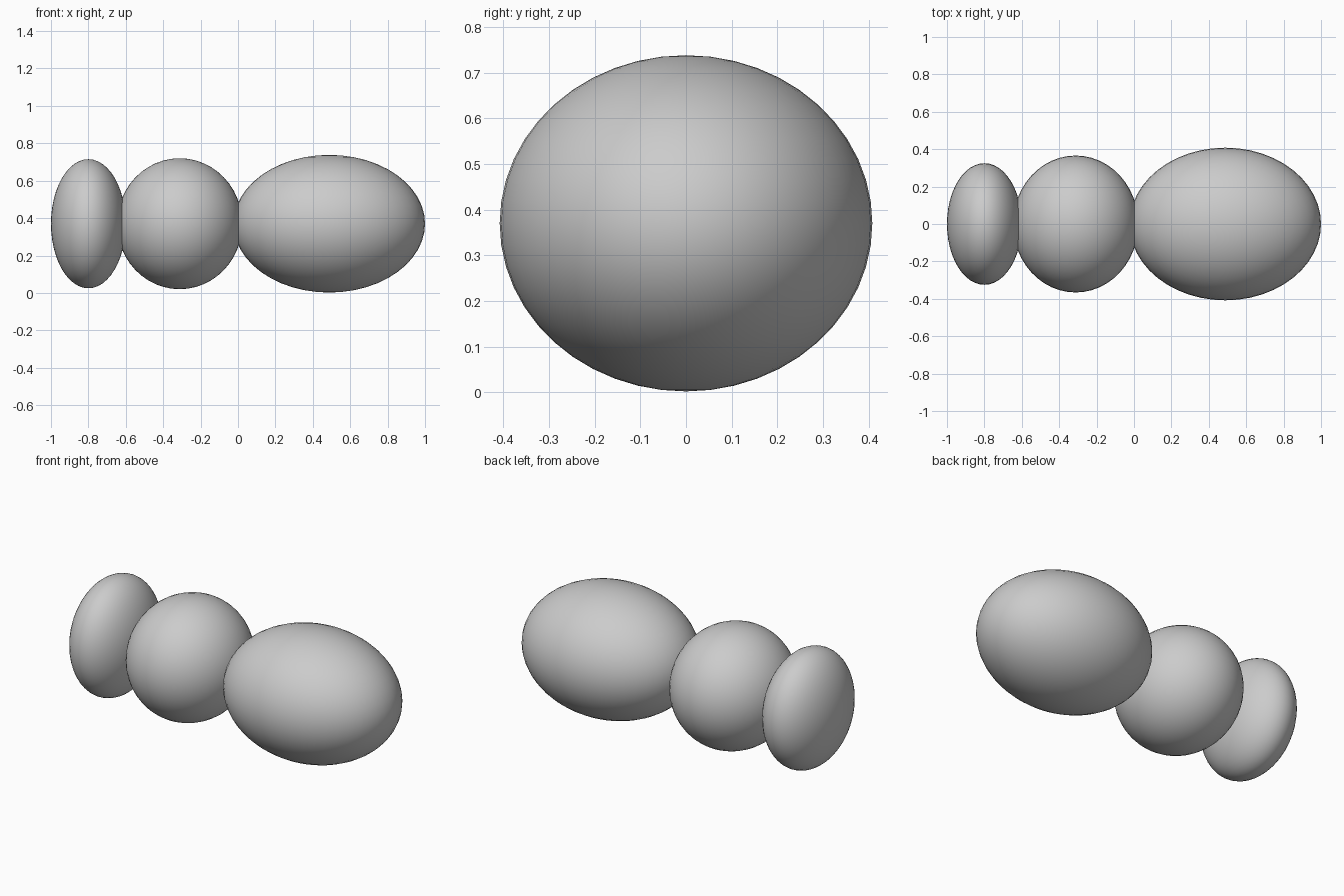
import bpy

cube = bpy.data.objects.get("Cube")
if cube:
    bpy.data.objects.remove(cube, do_unlink=True)

# Single plain grey
grey = bpy.data.materials.new("plain grey")
grey.use_nodes = True
colour = (0.6, 0.6, 0.6, 1)
grey.diffuse_color = colour
grey.node_tree.nodes["Principled BSDF"].inputs["Base Color"].default_value = colour

CENTRE_Z = 0.37


def ellipsoid(name, x, radii):
    bpy.ops.mesh.primitive_uv_sphere_add(segments=48, ring_count=24, radius=1,
                                         location=(x, 0, CENTRE_Z))
    obj = bpy.context.object
    obj.name = name
    obj.scale = radii
    bpy.ops.object.transform_apply(location=False, rotation=False, scale=True)
    bpy.ops.object.shade_smooth()
    obj.data.materials.append(grey)
    return obj


# Three overlapping bodies in a row along x
ellipsoid("flat_end_body", -0.80, (0.20, 0.325, 0.345))
ellipsoid("round_middle_body", -0.312, (0.335, 0.366, 0.35))
ellipsoid("long_end_body", 0.488, (0.512, 0.408, 0.368))
